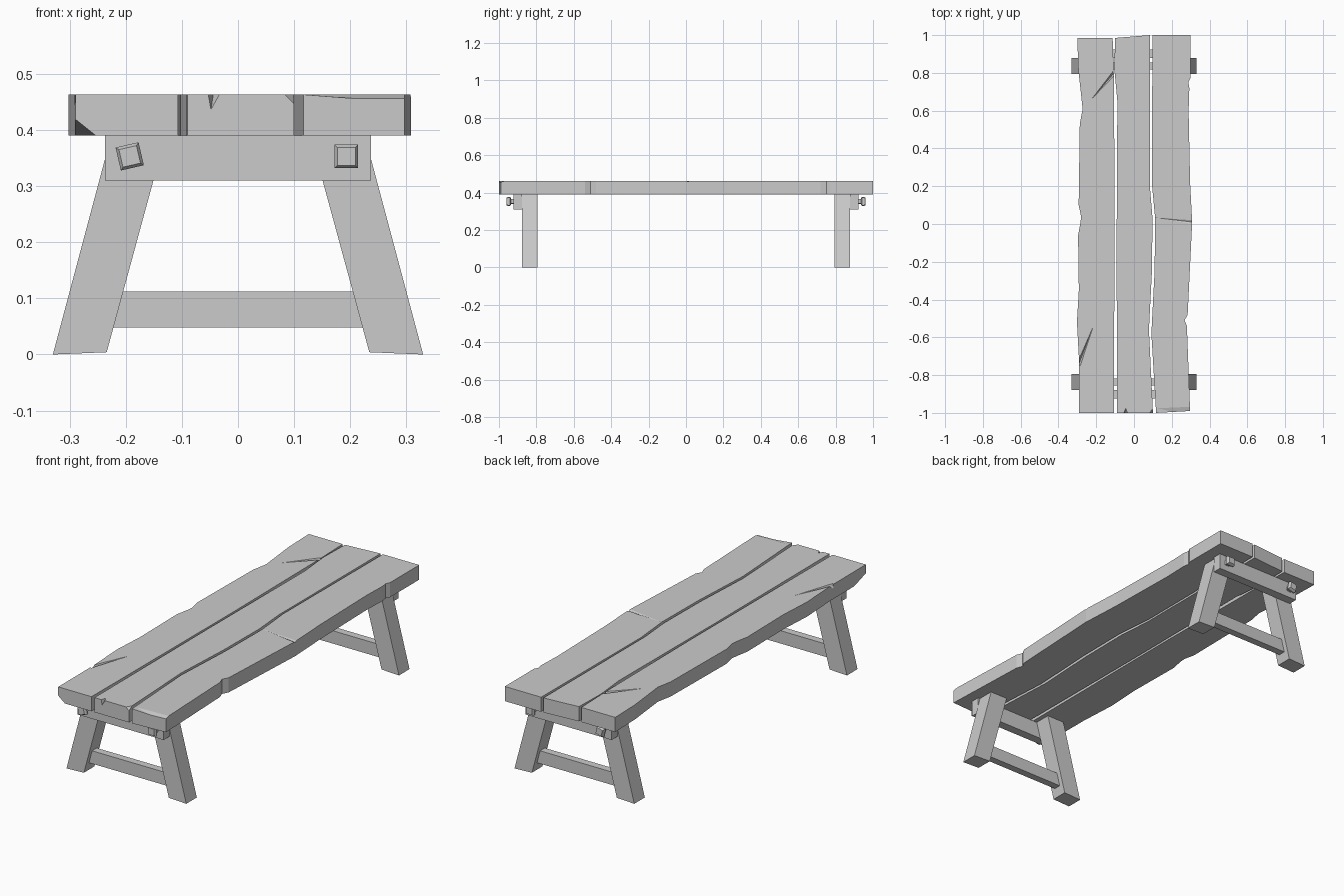
import bpy
import bmesh
from math import radians
from mathutils import Matrix, Vector

default_cube = bpy.data.objects.get("Cube")
if default_cube:
    bpy.data.objects.remove(default_cube, do_unlink=True)

# Single weathered wood colour
WOOD = (0.6, 0.6, 0.6, 1.0)
wood = bpy.data.materials.new("grey_wood")
wood.use_nodes = True
wood.diffuse_color = WOOD
wood.node_tree.nodes["Principled BSDF"].inputs["Base Color"].default_value = WOOD

TOP, UNDER = 0.463, 0.39


def make_object(name, bm):
    bmesh.ops.recalc_face_normals(bm, faces=bm.faces)
    mesh = bpy.data.meshes.new(name)
    bm.to_mesh(mesh)
    bm.free()
    mesh.materials.append(wood)
    obj = bpy.data.objects.new(name, mesh)
    bpy.context.collection.objects.link(obj)
    return obj


def prism(name, outline, offset):
    """Extrude a flat outline of 3D points along an offset."""
    bm = bmesh.new()
    face = bm.faces.new([bm.verts.new(p) for p in outline])
    extruded = bmesh.ops.extrude_face_region(bm, geom=[face])["geom"]
    moved = [v for v in extruded if isinstance(v, bmesh.types.BMVert)]
    bmesh.ops.translate(bm, vec=offset, verts=moved)
    if not any(len(f.verts) > 4 for f in bm.faces) and len(bm.faces) < 6:
        bm.faces.new([v for v in bm.verts if v not in moved])
    return make_object(name, bm)


def box(name, x, y, z):
    outline = [(x[0], y[0], z[0]), (x[1], y[0], z[0]),
               (x[1], y[0], z[1]), (x[0], y[0], z[1])]
    return prism(name, outline, (0, y[1] - y[0], 0))


def chip(target, points):
    """Cut the convex hull of a few points out of a board."""
    bm = bmesh.new()
    for p in points:
        bm.verts.new(p)
    bmesh.ops.convex_hull(bm, input=bm.verts)
    cutter = make_object("chip_cutter", bm)
    cutter.hide_render = True
    mod = target.modifiers.new("chip", "BOOLEAN")
    mod.operation, mod.solver, mod.object = "DIFFERENCE", "EXACT", cutter
    bpy.context.view_layer.update()
    graph = bpy.context.evaluated_depsgraph_get()
    mesh = bpy.data.meshes.new_from_object(target.evaluated_get(graph))
    target.modifiers.clear()
    target.data = mesh
    bpy.data.objects.remove(cutter, do_unlink=True)


def crack(target, wide_end, tip, width, depth=0.02):
    """Cut a tapering V groove into the top of a board."""
    a, b = Vector((*wide_end, TOP)), Vector((*tip, TOP))
    side = (b - a).cross(Vector((0, 0, 1))).normalized() * width / 2
    up = Vector((0, 0, 0.01))
    chip(target, [a + side + up, a - side + up, a + side, a - side,
                  a - Vector((0, 0, depth)), b, b + up])


def plank(name, left_edge, right_edge):
    outline = [(x, y, UNDER) for x, y in left_edge + right_edge[::-1]]
    return prism(name, outline, (0, 0, TOP - UNDER))


# Top planks, each edge listed from back to front
left_plank = plank(
    "left_plank",
    [(-.3, .985), (-.295, .82), (-.272, .61), (-.287, .53), (-.293, .1), (-.28, .04),
     (-.283, .01), (-.296, -.06), (-.292, -.35), (-.302, -.52), (-.291, -.72), (-.29, -1)],
    [(-.113, .985), (-.107, .79), (-.102, .1), (-.107, -1)])
middle_plank = plank(
    "middle_plank",
    [(-.1, .985), (-.104, .82), (-.088, .65), (-.092, -.1), (-.09, -1)],
    [(.085, 1), (.084, .2), (.098, .03), (.095, -.25), (.079, -.56), (.097, -.93), (.1, -1)])
right_plank = plank(
    "right_plank",
    [(.098, 1), (.094, .22), (.112, .03), (.109, -.25), (.092, -.58), (.117, -1)],
    [(.298, 1), (.298, .77), (.288, .75), (.293, .72), (.289, .6), (.297, .22),
     (.308, .01), (.284, -.48), (.268, -.51), (.28, -.54), (.297, -.99)])

# Splits in the plank tops
crack(left_plank, (-.105, .8), (-.225, .66), .02)
crack(left_plank, (-.293, -.745), (-.217, -.545), .02)
crack(right_plank, (.31, .01), (.1, .035), .02, .005)

# Broken plank corners
chip(left_plank, [(-.32, -1.02, .45), (-.32, -1.02, .37), (-.22, -1.02, .37), (-.31, -.8, .37)])
chip(middle_plank, [(-.058, -1.01, .47), (-.025, -1.01, .47), (-.05, -1.01, .425), (-.043, -.97, .47)])
chip(middle_plank, [(.07, -1.01, .47), (.12, -1.01, .47), (.12, -1.01, .42), (.11, -.95, .47)])
chip(right_plank, [(.1, -1.02, .464), (.32, -1.02, .447), (.32, -.96, .465),
                   (.1, -.97, .465), (.1, -1.02, .48), (.32, -1.02, .48)])


def peg(name, x, tilt, side):
    """Square bolt head with bevelled rims on a narrow neck."""
    rings = [(.012, 0), (.012, .012), (.021, .018), (.021, .028), (.016, .037)]
    bm = bmesh.new()
    turn = Matrix.Rotation(radians(tilt), 4, "Y")
    loops = []
    for r, out in rings:
        corners = [(-r, -r), (r, -r), (r, r), (-r, r)]
        loops.append([bm.verts.new(Vector((x, side * (.923 + out), .353))
                                   + turn @ Vector((u, 0, v))) for u, v in corners])
    for low, high in zip(loops, loops[1:]):
        for i in range(4):
            j = (i + 1) % 4
            bm.faces.new((low[i], low[j], high[j], high[i]))
    bm.faces.new(loops[0])
    bm.faces.new(loops[-1])
    make_object(name, bm)


# Trestles under both ends
for end, side in (("front", -1), ("back", 1)):
    inner, outer = side * .795, side * .878
    box(end + "_beam", (-.237, .237), (outer, side * .923), (.31, UNDER))
    box(end + "_stretcher", (-.225, .225), (side * .818, side * .855), (.048, .112))
    for hand, sx in (("left", 1), ("right", -1)):
        profile = [(.33, 0), (.234, .004), (.129, UNDER), (.226, UNDER)]
        prism(f"{end}_{hand}_leg", [(sx * x, inner, z) for x, z in profile],
              (0, outer - inner, 0))
        peg(f"{end}_{hand}_peg", sx * .193, 0 if sx > 0 else -13, side)
